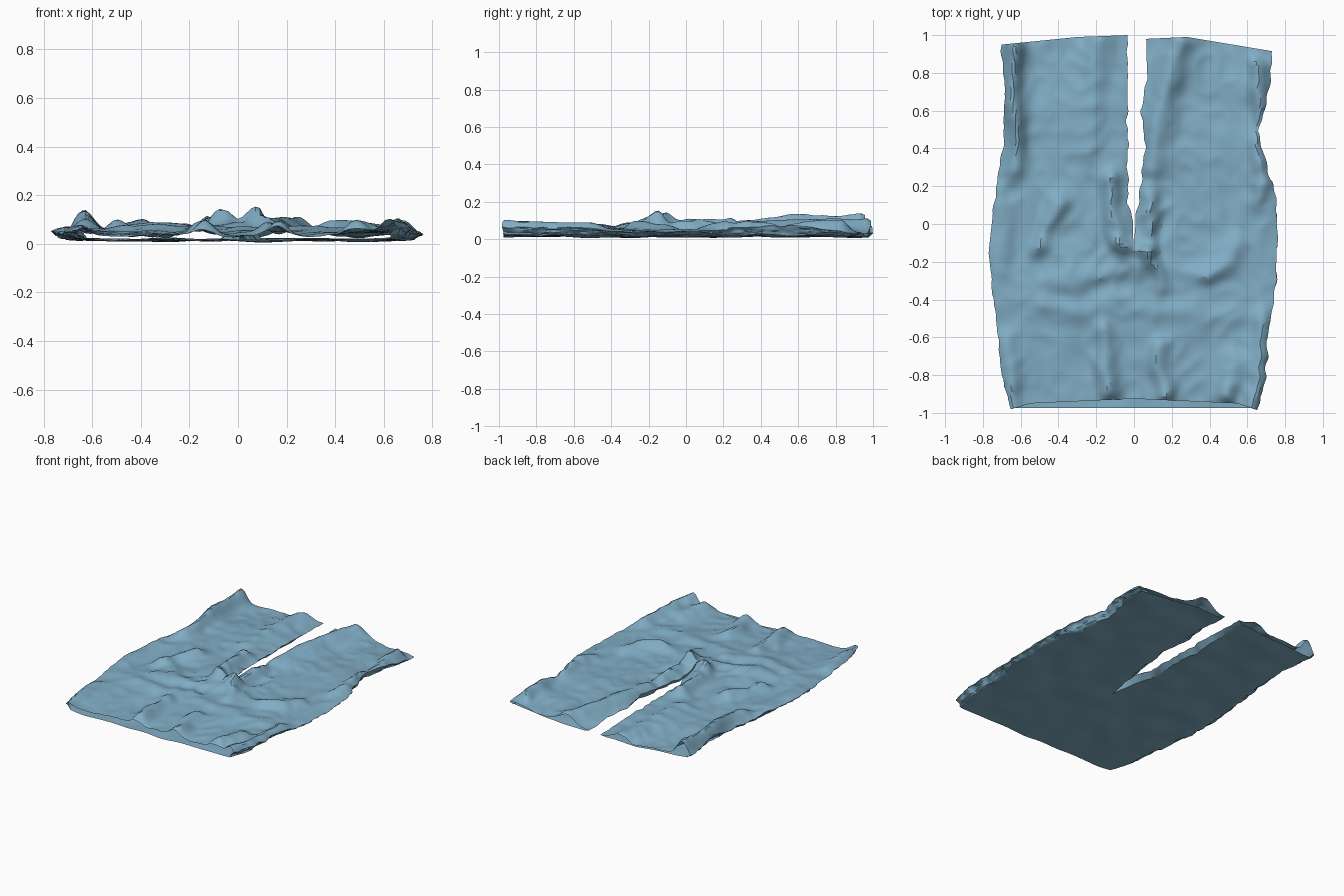
import bpy, bmesh, math
from mathutils import Vector, noise

if "Cube" in bpy.data.objects:
    bpy.data.objects.remove(bpy.data.objects["Cube"])

# Outline profiles: (y, x) along each side seam and inner leg seam
OUT_L = [(-.98, -.65), (-.8, -.70), (-.5, -.73), (-.13, -.77), (.1, -.745), (.3, -.72),
         (.45, -.69), (.6, -.69), (.75, -.68), (.9, -.70), (1, -.70)]
OUT_R = [(-.98, .65), (-.8, .70), (-.6, .705), (-.3, .75), (0, .76), (.2, .75),
         (.38, .70), (.55, .655), (.7, .70), (.9, .73), (1, .73)]
IN_L = [(-.2, 0), (0, -.004), (.08, -.025), (.3, -.03), (1, -.03)]
IN_R = [(-.2, 0), (0, .004), (.1, .02), (.4, .055), (.6, .035), (.8, .065), (1, .06)]
# Edges of the top sheet: (x, y)
HEM = [(-.7, .95), (-.3, .99), (-.03, 1.0), (.06, .98), (.28, .99), (.73, .915)]
WAIST = [(-.65, -.98), (-.55, -.95), (0, -.925), (.55, -.95), (.65, -.985)]

# Cloth folds: start x, y, end x, y, height, width
FOLDS = [(-.64, .98, -.63, .3, .105, .05), (-.2, .98, -.22, .4, .04, .06),
         (.24, .98, .08, .3, .075, .075), (-.13, .2, -.05, -.2, .06, .05),
         (.09, .15, .05, -.22, .06, .05), (-.07, -.14, .08, -.17, .05, .045),
         (.06, -.15, .15, -.35, .045, .04), (-.40, .1, -.5, -.12, .045, .05),
         (-.5, -.12, -.3, -.25, .03, .05), (.38, -.3, .57, -.1, .045, .05),
         (-.4, -.3, .3, -.27, .03, .06), (-.15, -.95, -.16, -.6, .065, .05),
         (.15, -.95, .14, -.7, .06, .05), (.49, -.95, .54, -.75, .06, .06),
         (.64, -.98, .68, -.5, .08, .06), (-.64, -.98, -.68, -.6, .045, .05),
         (.68, .92, .66, .2, .065, .05), (-.5, -.45, .5, -.5, .025, .07),
         (-.72, .2, -.72, -.4, .02, .06)]


def interp(pts, t):
    if t <= pts[0][0]:
        return pts[0][1]
    for (a, va), (b, vb) in zip(pts, pts[1:]):
        if t <= b:
            return va + (vb - va) * (t - a) / (b - a)
    return pts[-1][1]


def height(x, y):
    # open ends sag lower than the middle of the cloth
    h = .05 - .02 * max(0, abs(y) - .6) / .4
    # bend the fold lines a little so that they wander
    p = Vector((x + .035 * noise.noise(Vector((x * 4, y * 5, 20))),
                y + .05 * noise.noise(Vector((x * 5, y * 4, 30)))))
    for x0, y0, x1, y1, amp, w in FOLDS:
        a, d = Vector((x0, y0)), Vector((x1 - x0, y1 - y0))
        t = max(0, min(1, (p - a).dot(d) / d.length_squared))
        r = (p - a - d * t).length / w
        h += amp * (1 - .45 * t) * math.exp(-r * r)
    h += .014 * noise.noise(Vector((x * 5, y * 4, 1)))
    # finer creases, strongest around the crotch
    near = math.exp(-((x / .2) ** 2 + ((y + .05) / .25) ** 2))
    crease = abs(noise.noise(Vector((x * 9, y * 8, 4))))
    h += (.015 + .035 * near) * (.3 - crease)
    return min(.16, max(.022, h))


CROTCH, NT, NB, NW, ROWS = -.2, 42, 24, 6, 110


# One half of the shorts: top sheet, crumpled side seam, back sheet, inner leg
def build_half(bm, outer, inner):
    rings = []
    for j in range(ROWS + 1):
        v = j / ROWS
        yn = -.98 + 1.98 * v
        leg = yn > CROTCH
        open_leg = max(0, min(1, (yn - CROTCH) / .25))
        xi, xo = interp(inner, yn), interp(outer, yn)
        side = 1 if xo > 0 else -1
        xo += .012 * noise.noise(Vector((side * 3, yn * 14, 0)))
        xi += side * open_leg * .014 * (noise.noise(Vector((side * 7, yn * 16, 2))) + .3)

        def place(u, z, top):
            x = xi + (xo - xi) * u
            ys = interp(WAIST, x) if top else -.975
            ye = interp(HEM, x) - (0 if top else .012)
            return (x, ys + (ye - ys) * v, z)

        def top_z(u):
            h = height(xi + (xo - xi) * u, yn)
            return .03 + (h - .03) * (1 - .4 * u ** 30 - .4 * open_leg * (1 - u) ** 30)

        def back_z(u):
            x = xi + (xo - xi) * u
            n = noise.noise(Vector((x * 5, yn * 5, 9)))
            return max(.001, .016 + .012 * n + .010 * u ** 14)

        # the back sheet is a little narrower than the top one
        b_out = .95 + .03 * noise.noise(Vector((side, yn * 5, 3)))
        b_in = open_leg * (.05 + .03 * noise.noise(Vector((side, yn * 8, 8))))
        ring = [place(i / NT, top_z(i / NT), True) for i in range(NT + 1)]
        zt, zb = ring[-1][2], back_z(b_out)
        # crumpled side wall
        for k in range(1, NW):
            t = k / NW
            c = noise.noise(Vector((side * 4 + t * 4, yn * 20, 5)))
            ring.append(place(1 + (b_out - 1) * t + .025 * c, zt + (zb - zt) * t, True))
        us = [b_out + (b_in - b_out) * i / NB for i in range(NB + 1)]
        ring += [place(u, back_z(u), False) for u in us]
        rings.append(([bm.verts.new(p) for p in ring], leg))
    for (a, la), (b, lb) in zip(rings, rings[1:]):
        n = len(a)
        for i in range(n if la and lb else n - 1):
            k = (i + 1) % n
            bm.faces.new((a[i], a[k], b[k], b[i]))


bm = bmesh.new()
build_half(bm, OUT_L, IN_L)
build_half(bm, OUT_R, IN_R)
bmesh.ops.remove_doubles(bm, verts=bm.verts, dist=.0003)
bmesh.ops.recalc_face_normals(bm, faces=bm.faces)
mesh = bpy.data.meshes.new("shorts")
bm.to_mesh(mesh)
bm.free()
shorts = bpy.data.objects.new("shorts", mesh)
bpy.context.collection.objects.link(shorts)

# Blue cloth
cloth = bpy.data.materials.new("blue_cloth")
cloth.diffuse_color = (.22, .42, .56, 1)
cloth.use_nodes = True
cloth.node_tree.nodes["Principled BSDF"].inputs["Base Color"].default_value = cloth.diffuse_color
mesh.materials.append(cloth)

bpy.context.view_layer.objects.active = shorts
shorts.select_set(True)
bpy.ops.object.shade_smooth_by_angle(angle=math.radians(30))
